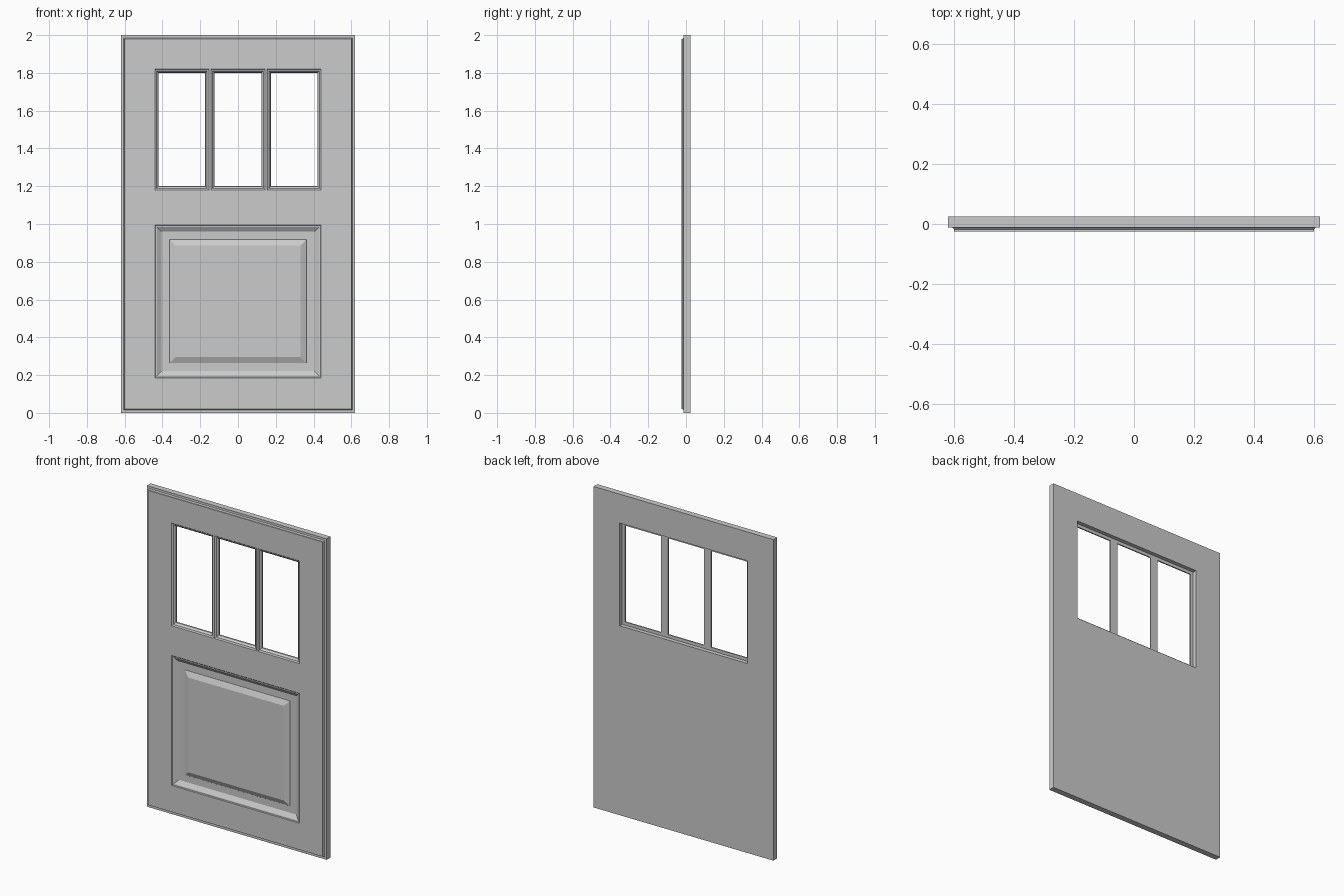
import bpy
import bmesh

cube = bpy.data.objects.get("Cube")
if cube:
    bpy.data.objects.remove(cube, do_unlink=True)

paint = bpy.data.materials.new("grey_paint")
paint.use_nodes = True
GREY = (0.6, 0.6, 0.6, 1.0)
paint.diffuse_color = GREY
paint.node_tree.nodes["Principled BSDF"].inputs["Base Color"].default_value = GREY

FRONT, BACK, GLAZING = -0.025, 0.025, 0.0
DOOR = (-0.62, 0.62, 0.0, 2.0)          # x0, x1, z0, z1
PANEL = (-0.44, 0.44, 0.185, 0.995)
LIGHTS = (-0.44, 0.44, 1.18, 1.82)
WINDOWS = {
    "right": (-0.44, -0.154, 1.18, 1.82),
    "centre": (-0.144, 0.144, 1.18, 1.82),
    "left": (0.154, 0.44, 1.18, 1.82),
}
# moulding profiles as (inset, y)
STICKING = [(0, FRONT), (0.004, -0.021), (0.009, -0.02), (0.019, -0.009), (0.02, GLAZING)]
RAISED = [(0, FRONT), (0.004, -0.021), (0.011, -0.02), (0.036, -0.003),
          (0.078, -0.003), (0.08, -0.006), (0.11, -0.02)]


def inset(rect, d):
    x0, x1, z0, z1 = rect
    return (x0 + d, x1 - d, z0 + d, z1 - d)


def loft(bm, steps, cap=False):
    """Bridge a series of (rect, y) loops; optionally fill the last one."""
    loops = []
    for (x0, x1, z0, z1), y in steps:
        loops.append([bm.verts.new((x, y, z))
                      for x, z in ((x0, z0), (x1, z0), (x1, z1), (x0, z1))])
    for a, b in zip(loops, loops[1:]):
        for i in range(4):
            j = (i + 1) % 4
            bm.faces.new((a[i], a[j], b[j], b[i]))
    if cap:
        bm.faces.new(loops[-1])


def plate(bm, rect, y, holes, face_back=False):
    """Flat rectangle with rectangular holes, split along the hole edges."""
    xs = sorted({v for r in [rect, *holes] for v in r[:2]})
    zs = sorted({v for r in [rect, *holes] for v in r[2:]})
    for x0, x1 in zip(xs, xs[1:]):
        for z0, z1 in zip(zs, zs[1:]):
            cx, cz = (x0 + x1) / 2, (z0 + z1) / 2
            if any(h[0] < cx < h[1] and h[2] < cz < h[3] for h in holes):
                continue
            corners = [(x0, z0), (x1, z0), (x1, z1), (x0, z1)]
            if face_back:
                corners.reverse()
            bm.faces.new([bm.verts.new((x, y, z)) for x, z in corners])


def finish(bm, name):
    bmesh.ops.remove_doubles(bm, verts=bm.verts, dist=1e-5)
    mesh = bpy.data.meshes.new(name)
    bm.to_mesh(mesh)
    bm.free()
    mesh.materials.append(paint)
    obj = bpy.data.objects.new(name, mesh)
    bpy.context.collection.objects.link(obj)


# Slab: rear glazing recess, back, edges, stepped rim and pierced front
bm = bmesh.new()
loft(bm, [(LIGHTS, GLAZING), (LIGHTS, BACK), (DOOR, BACK), (DOOR, -0.012),
          (inset(DOOR, 0.014), -0.012), (inset(DOOR, 0.02), -0.018),
          (inset(DOOR, 0.02), FRONT)])
plate(bm, inset(DOOR, 0.02), FRONT, [PANEL, *WINDOWS.values()])
sight = STICKING[-1][0]
plate(bm, LIGHTS, GLAZING, [inset(w, sight) for w in WINDOWS.values()], face_back=True)
finish(bm, "door_slab")

# Moulding around each window opening
for side, rect in WINDOWS.items():
    bm = bmesh.new()
    loft(bm, [(inset(rect, d), y) for d, y in STICKING])
    finish(bm, side + "_window_moulding")

# Lower raised-and-fielded panel
bm = bmesh.new()
loft(bm, [(inset(PANEL, d), y) for d, y in RAISED], cap=True)
finish(bm, "raised_panel")
